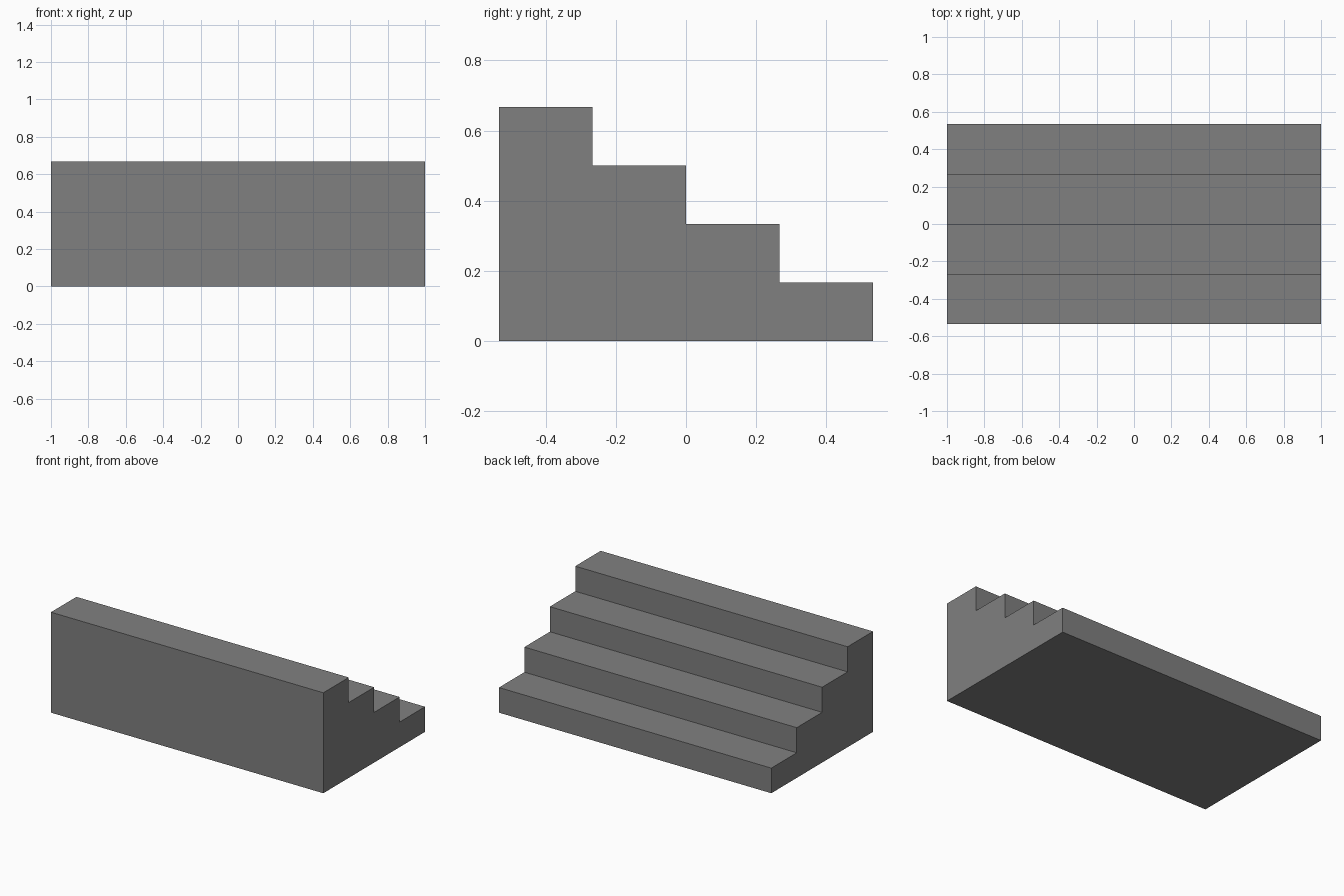
import bpy, bmesh

if "Cube" in bpy.data.objects:
    bpy.data.objects.remove(bpy.data.objects["Cube"])

STEPS = 4
WIDTH = 2.0
TREAD = 0.8 / 3      # depth of one step
RISE = 0.5 / 3       # height of one step
half_depth = STEPS * TREAD / 2

grey = bpy.data.materials.new("mid_grey")
grey.diffuse_color = (0.216, 0.216, 0.216, 1.0)
grey.use_nodes = True
grey.node_tree.nodes["Principled BSDF"].inputs["Base Color"].default_value = grey.diffuse_color

# Side profile (y, z): flat base and back, steps descending towards +y
profile = [(-half_depth, 0.0), (half_depth, 0.0)]
for i in range(STEPS):
    z = (i + 1) * RISE
    profile += [(half_depth - i * TREAD, z), (half_depth - (i + 1) * TREAD, z)]

# Staircase block: profile extruded along x
bm = bmesh.new()
side = bm.faces.new([bm.verts.new((-WIDTH / 2, y, z)) for y, z in profile])
result = bmesh.ops.extrude_face_region(bm, geom=[side], use_keep_orig=True)
moved = [v for v in result["geom"] if isinstance(v, bmesh.types.BMVert)]
bmesh.ops.translate(bm, verts=moved, vec=(WIDTH, 0, 0))
bmesh.ops.recalc_face_normals(bm, faces=bm.faces)

mesh = bpy.data.meshes.new("staircase")
bm.to_mesh(mesh)
bm.free()
mesh.materials.append(grey)
stairs = bpy.data.objects.new("staircase", mesh)
bpy.context.collection.objects.link(stairs)
